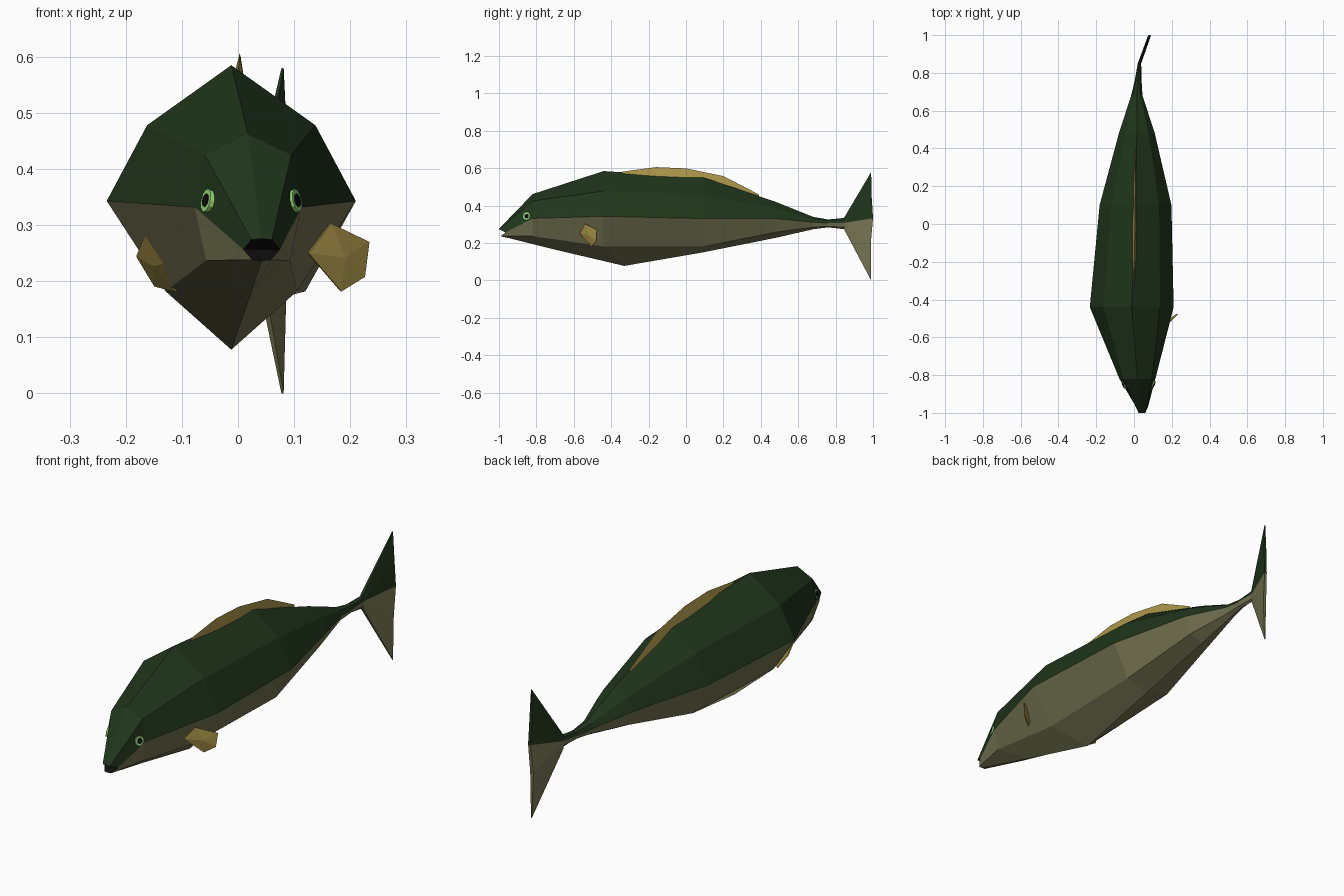
import bpy, bmesh
from mathutils import Vector

if "Cube" in bpy.data.objects:
    bpy.data.objects.remove(bpy.data.objects["Cube"])


def mat(name, r, g, b):
    m = bpy.data.materials.new(name)
    m.diffuse_color = (r, g, b, 1)
    m.use_nodes = True
    m.node_tree.nodes["Principled BSDF"].inputs["Base Color"].default_value = m.diffuse_color
    return m


GREEN = mat("back_green", 0.014, 0.036, 0.011)
OLIVE = mat("belly_olive", 0.18, 0.175, 0.085)
GOLD = mat("fin_gold", 0.42, 0.31, 0.07)
BLACK = mat("black", 0.004, 0.004, 0.004)
LIME = mat("eye_green", 0.32, 0.75, 0.2)


def finish(name, bm, mats):
    bmesh.ops.recalc_face_normals(bm, faces=bm.faces)
    me = bpy.data.meshes.new(name)
    bm.to_mesh(me)
    bm.free()
    for m in mats:
        me.materials.append(m)
    ob = bpy.data.objects.new(name, me)
    bpy.context.collection.objects.link(ob)
    return ob


# Body stations: y, centre x, top z, upper (half, z), side (half, z),
# lower (half, z), bottom z, bottom y shift
STATIONS = [
    (-0.99, 0.042, 0.276, (0.018, 0.274), (0.033, 0.257), (0.016, 0.238), 0.237, 0.0),
    (-0.82, 0.018, 0.462, (0.077, 0.425), (0.095, 0.332), (0.075, 0.237), 0.165, 0.12),
    (-0.44, -0.012, 0.585, (0.150, 0.478), (0.222, 0.343), (0.117, 0.182), 0.078, 0.11),
    (0.10, 0.008, 0.550, (0.125, 0.455), (0.190, 0.331), (0.112, 0.182), 0.152, 0.0),
    (0.48, 0.015, 0.420, (0.062, 0.385), (0.095, 0.331), (0.060, 0.258), 0.228, 0.0),
    (0.68, 0.015, 0.340, (0.020, 0.330), (0.030, 0.312), (0.020, 0.285), 0.274, 0.0),
    (0.76, 0.022, 0.326, (0.012, 0.320), (0.018, 0.306), (0.012, 0.290), 0.284, 0.0),
    (0.85, 0.029, 0.335, (0.007, 0.325), (0.009, 0.308), (0.007, 0.285), 0.274, 0.0),
]
bm = bmesh.new()
rings = []
for i, (y, cx, top, up, side, low, bot, dy) in enumerate(STATIONS):
    pts = [(0, top), up, side, low, (0, bot), (-low[0], low[1]),
           (-side[0], side[1]), (-up[0], up[1])]
    ring = []
    for k, (h, z) in enumerate(pts):
        yy = y + (dy if k == 4 else 0)
        if i == 0:   # open mouth: upper lip forward, corners pulled back
            yy += 0.025 if k in (2, 6) else (-0.01 if k in (0, 1, 7) else 0)
        ring.append(bm.verts.new((cx + h, yy, z)))
    rings.append(ring)
for a, b in zip(rings, rings[1:]):
    for k in range(8):
        j = (k + 1) % 8
        f = bm.faces.new((a[k], a[j], b[j], b[k]))
        f.material_index = 1 if 2 <= k <= 5 else 0
bm.faces.new(rings[-1])
throat = bm.verts.new((0.042, -0.955, 0.257))
for k in range(8):
    f = bm.faces.new((rings[0][k], rings[0][(k + 1) % 8], throat))
    f.material_index = 2
finish("body", bm, [GREEN, OLIVE, BLACK])


# Tail halves, bending sideways and tapering to the tips
def tail(name, outline, material):
    bm = bmesh.new()
    sides = []
    for s in (-1, 1):
        sides.append([bm.verts.new((0.029 + (y - 0.85) * 0.36 + s * t, y, z))
                      for y, z, t in outline])
    a, b = sides
    n = len(a)
    for vs in sides:
        for i in range(1, n - 1):
            bm.faces.new((vs[0], vs[i], vs[i + 1]))
    for i in range(n):
        bm.faces.new((a[i], a[(i + 1) % n], b[(i + 1) % n], b[i]))
    finish(name, bm, [material])


tail("tail_upper", [(0.845, 0.308, 0.009), (0.845, 0.335, 0.007), (0.99, 0.58, 0.002),
                    (0.992, 0.46, 0.007), (1.0, 0.333, 0.006)], GREEN)
tail("tail_lower", [(0.845, 0.308, 0.009), (1.0, 0.333, 0.006), (0.988, 0.20, 0.008),
                    (0.99, 0.0, 0.002), (0.845, 0.274, 0.007)], OLIVE)


# Thin folded fins, fanned around a centre point
def fin(name, pts, bulge, thickness):
    bm = bmesh.new()
    vs = [bm.verts.new(p) for p in pts]
    mid = sum((v.co for v in vs), Vector()) / len(vs)
    c = bm.verts.new(mid + Vector(bulge))
    for i in range(len(vs)):
        bm.faces.new((vs[i], vs[(i + 1) % len(vs)], c))
    ob = finish(name, bm, [GOLD])
    s = ob.modifiers.new("thickness", "SOLIDIFY")
    s.thickness, s.offset = thickness, 0


fin("right_pectoral_fin", [(0.125, -0.565, 0.25), (0.165, -0.54, 0.303), (0.233, -0.475, 0.27),
                           (0.225, -0.48, 0.208), (0.183, -0.505, 0.182)], (0.004, -0.006, 0), 0.004)
fin("left_pectoral_fin", [(-0.12, -0.56, 0.235), (-0.163, -0.545, 0.287), (-0.18, -0.47, 0.245),
                          (-0.148, -0.44, 0.192), (-0.107, -0.49, 0.181)], (-0.006, -0.004, 0), 0.004)

# Dorsal fin: a ridge strip, wide at the base and sharp on top
bm = bmesh.new()
prev = None
for y, top, base, w in [(-0.34, 0.582, 0.56, 0.002), (-0.16, 0.606, 0.55, 0.012),
                        (0.0, 0.599, 0.54, 0.012), (0.20, 0.558, 0.49, 0.010),
                        (0.39, 0.46, 0.43, 0.002)]:
    x = 0.002 + 0.012 * y
    cur = [bm.verts.new(p) for p in ((x - w, y, base), (x + 0.003, y, top), (x + w, y, base))]
    if prev:
        for k in range(3):
            j = (k + 1) % 3
            bm.faces.new((prev[k], prev[j], cur[j], cur[k]))
    else:
        bm.faces.new(cur)
    prev = cur
bm.faces.new(prev)
finish("dorsal_fin", bm, [GOLD])

# Eyes: iris disc with a raised pupil on each side of the head
for side, s in (("right", 1), ("left", -1)):
    n = Vector((s, -0.41, 0.22)).normalized()
    centre = Vector((0.024 + s * 0.076, -0.85, 0.343))
    for part, r, lift, m in (("iris", 0.021, 0.0, LIME), ("pupil", 0.012, 0.002, BLACK)):
        bpy.ops.mesh.primitive_cylinder_add(vertices=12, radius=r, depth=0.012,
                                            location=centre + n * lift,
                                            rotation=n.to_track_quat('Z', 'Y').to_euler())
        ob = bpy.context.object
        ob.name = f"{side}_eye_{part}"
        ob.data.materials.append(m)
